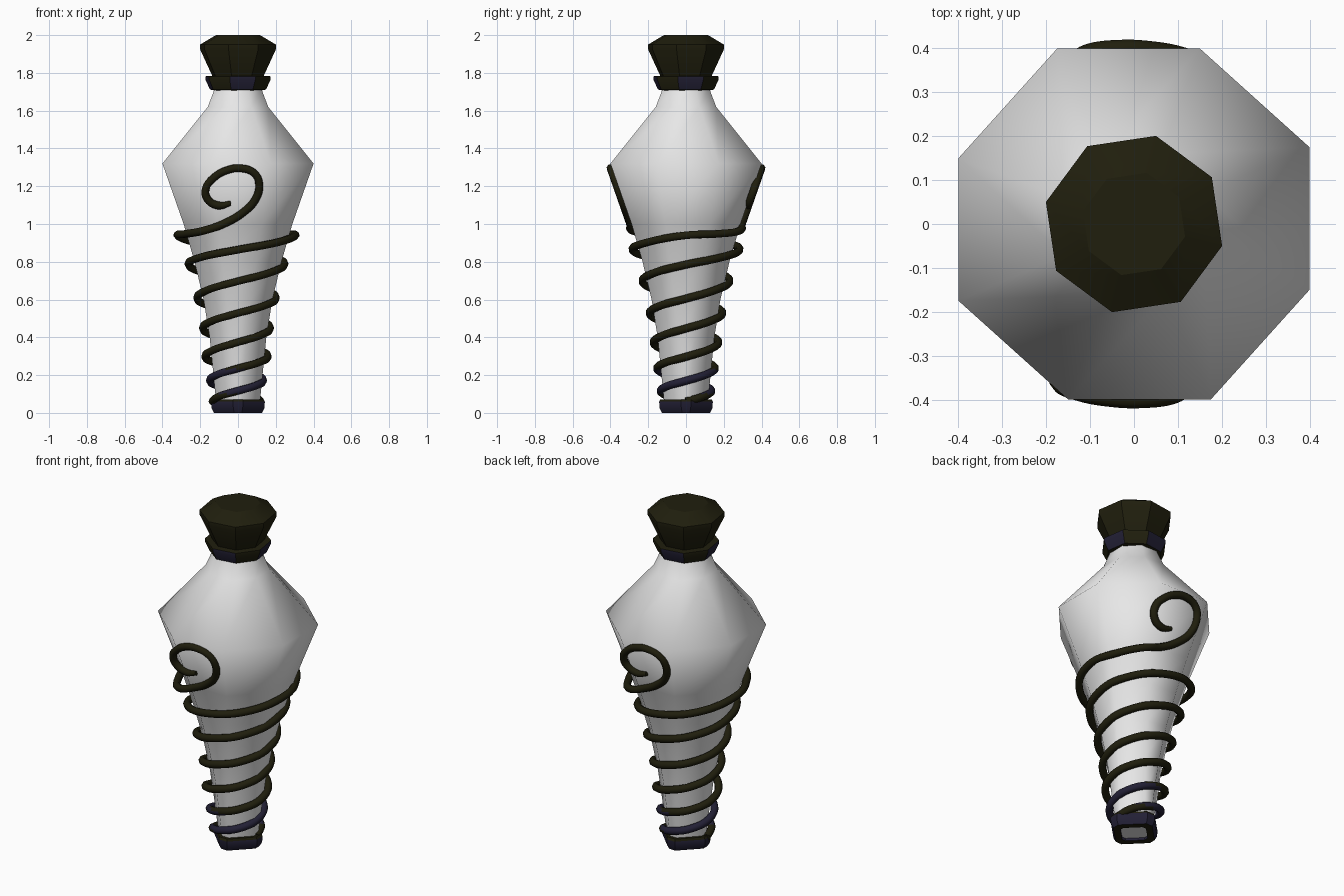
import bpy, bmesh, math

if "Cube" in bpy.data.objects:
    bpy.data.objects.remove(bpy.data.objects["Cube"])


def material(name, rgb):
    m = bpy.data.materials.new(name)
    m.diffuse_color = (*rgb, 1)
    m.use_nodes = True
    m.node_tree.nodes["Principled BSDF"].inputs["Base Color"].default_value = m.diffuse_color
    return m


WHITE = material("pale glass", (0.8, 0.8, 0.8))
OLIVE = material("dark olive", (0.014, 0.013, 0.004))
NAVY = material("dark navy", (0.016, 0.014, 0.035))


def interp(x, pts, col=1):
    for p, q in zip(pts, pts[1:]):
        if x <= q[0]:
            t = max(0, (x - p[0]) / (q[0] - p[0]))
            return p[col] + (q[col] - p[col]) * t
    return pts[-1][col]


def ring_ab(z, a, b, skew=0.0):
    """Eight-sided ring: flats at distance a on the axes, half-width b."""
    out = []
    for k in range(4):
        c, s = math.cos(k * math.pi / 2), math.sin(k * math.pi / 2)
        for x, y in ((a, b + skew), (b - skew, a)):
            out.append((x * c - y * s, x * s + y * c, z))
    return out


def ring_r(z, r, deg=31):
    """Regular eight-sided ring."""
    return [(r * math.cos(math.radians(deg + 45 * k)),
             r * math.sin(math.radians(deg + 45 * k)), z) for k in range(8)]


def loft(name, rings, mats, rule=None, angle=30, closed=False):
    bm = bmesh.new()
    vs = [[bm.verts.new(p) for p in r] for r in rings]
    pairs = list(zip(vs, vs[1:])) + ([(vs[-1], vs[0])] if closed else [])
    for lo, hi in pairs:
        for i in range(8):
            j = (i + 1) % 8
            bm.faces.new((lo[i], lo[j], hi[j], hi[i]))
    if not closed:
        bm.faces.new(vs[0][::-1])
        bm.faces.new(vs[-1])
    bmesh.ops.recalc_face_normals(bm, faces=bm.faces)
    if rule:
        for f in bm.faces:
            f.material_index = rule(f.calc_center_median(), f.normal)
    me = bpy.data.meshes.new(name)
    bm.to_mesh(me)
    bm.free()
    return finish(name, me, mats, angle)


def finish(name, me, mats, angle):
    ob = bpy.data.objects.new(name, me)
    bpy.context.collection.objects.link(ob)
    for m in mats:
        me.materials.append(m)
    smooth(ob, angle)
    return ob


def smooth(ob, angle):
    bpy.ops.object.select_all(action='DESELECT')
    ob.select_set(True)
    bpy.context.view_layer.objects.active = ob
    bpy.ops.object.shade_smooth_by_angle(angle=math.radians(angle))


# Bottle: diamond foot opening to an octagonal shoulder (z, a, b, skew)
BODY = [(0.015, 0.112, 0.018, 0), (0.2, 0.13, 0.03, 0), (0.4, 0.15, 0.045, 0.002),
        (0.6, 0.182, 0.066, 0.004), (0.8, 0.23, 0.09, 0.007), (1.0, 0.288, 0.118, 0.009),
        (1.32, 0.4, 0.1625, 0.0125), (1.62, 0.16, 0.066, 0.005), (1.72, 0.122, 0.05, 0)]
loft("bottle_body", [ring_ab(*p) for p in BODY], [WHITE], angle=62)

# Foot ring, open underneath
FOOT = [(0.0, 0.085, 0.012), (0.0, 0.127, 0.02), (0.025, 0.14, 0.025), (0.06, 0.142, 0.026),
        (0.072, 0.135, 0.025), (0.072, 0.085, 0.012)]
loft("foot_ring", [ring_ab(*p) for p in FOOT], [OLIVE, NAVY],
     lambda c, n: int(c.z < 0.05 and abs(n.z) < 0.9), closed=True)

# Collar with alternating navy facets
COLLAR = [(1.705, 0.12), (1.712, 0.153), (1.765, 0.178), (1.782, 0.178), (1.785, 0.125)]
loft("collar", [ring_r(*p) for p in COLLAR], [OLIVE, NAVY],
     lambda c, n: int(abs(n.z) < 0.7 and
                      round((math.degrees(math.atan2(c.y, c.x)) - 8.5) / 45) % 2 == 0))

# Faceted stopper
STOPPER = [(1.775, 0.136), (1.925, 0.207), (1.95, 0.207), (2.0, 0.12)]
loft("stopper", [ring_r(*p) for p in STOPPER], [OLIVE])

# Vines: (height, radius) at each half turn, then a curl given as (x, z)
HELIX = [(0, 0.06, 0.128), (1, 0.17, 0.14), (2, 0.297, 0.165), (3, 0.447, 0.177),
         (4, 0.605, 0.207), (5, 0.785, 0.253), (6, 0.94, 0.312)]
CURL = [(-0.17, 0.966), (-0.07, 1.0), (0.04, 1.065), (0.10, 1.13), (0.12, 1.21),
        (0.095, 1.268), (0.025, 1.295), (-0.05, 1.285), (-0.12, 1.245), (-0.163, 1.185),
        (-0.152, 1.13), (-0.095, 1.098), (-0.03, 1.11)]


def vine(name, sign):
    pts = []
    for i in range(25):
        t = i / 4
        ang = math.pi * (t - 5)
        r = interp(t, HELIX, 2)
        pts.append((r * math.cos(ang), r * math.sin(ang), interp(t, HELIX, 1)))
    pts.append((-0.265, -0.17, 0.948))
    pts += [(x, -interp(z, BODY) - 0.008, z) for x, z in CURL]
    cu = bpy.data.curves.new(name, 'CURVE')
    cu.dimensions = '3D'
    cu.bevel_depth = 0.021
    cu.bevel_resolution = 2
    cu.resolution_u = 7
    cu.use_fill_caps = True
    sp = cu.splines.new('BEZIER')
    sp.bezier_points.add(len(pts) - 1)
    for bp, (x, y, z) in zip(sp.bezier_points, pts):
        bp.co = (sign * x - 0.008, sign * y, z)
        bp.handle_left_type = bp.handle_right_type = 'AUTO'
    sp.bezier_points[-1].radius = 0.6
    ob = bpy.data.objects.new(name, cu)
    bpy.context.collection.objects.link(ob)
    bpy.ops.object.select_all(action='DESELECT')
    ob.select_set(True)
    bpy.context.view_layer.objects.active = ob
    bpy.ops.object.convert(target='MESH')
    ob = bpy.context.view_layer.objects.active
    ob.data.materials.clear()
    for m in (OLIVE, NAVY):
        ob.data.materials.append(m)
    for f in ob.data.polygons:
        f.material_index = int(0.1 < f.center.z < 0.23)
    smooth(ob, 60)


vine("front_vine", 1)
vine("back_vine", -1)
